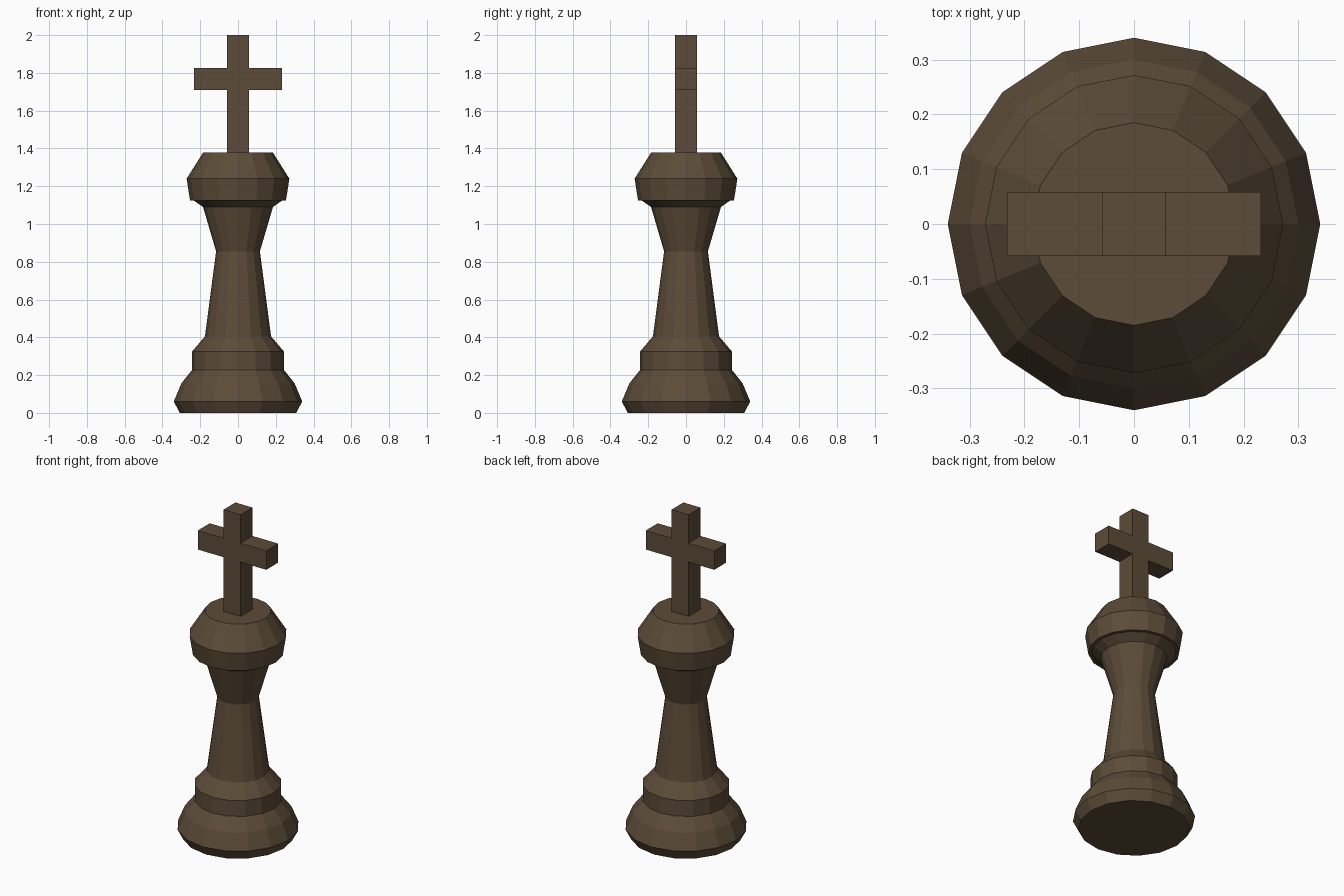
import bpy, bmesh, math

if "Cube" in bpy.data.objects:
    bpy.data.objects.remove(bpy.data.objects["Cube"])

wood = bpy.data.materials.new("dark_wood")
wood.diffuse_color = (0.107, 0.072, 0.040, 1)
wood.use_nodes = True
wood.node_tree.nodes["Principled BSDF"].inputs["Base Color"].default_value = wood.diffuse_color


def finish(name, bm):
    bmesh.ops.recalc_face_normals(bm, faces=bm.faces)
    mesh = bpy.data.meshes.new(name)
    bm.to_mesh(mesh)
    bm.free()
    mesh.materials.append(wood)
    obj = bpy.data.objects.new(name, mesh)
    bpy.context.collection.objects.link(obj)
    return obj


def turned(name, profile, sides=16):
    """Closed faceted solid turned from (radius, height) pairs."""
    bm = bmesh.new()
    rings = []
    for r, z in profile:
        angles = [2 * math.pi * i / sides for i in range(sides)]
        rings.append([bm.verts.new((r * math.cos(a), r * math.sin(a), z)) for a in angles])
    for low, high in zip(rings, rings[1:]):
        for i in range(sides):
            j = (i + 1) % sides
            bm.faces.new((low[i], low[j], high[j], high[i]))
    bm.faces.new(rings[0][::-1])
    bm.faces.new(rings[-1])
    return finish(name, bm)


# Turned body: foot, collar, waisted stem and flared head
turned("body", [
    (0.308, 0.0), (0.34, 0.06), (0.30, 0.156), (0.243, 0.228),
    (0.243, 0.325), (0.175, 0.405), (0.116, 0.855), (0.185, 1.09),
    (0.235, 1.125), (0.254, 1.125), (0.272, 1.24), (0.185, 1.378),
])

# Cross finial: an upright with two arms, extruded from one outline
W, ARM, BASE, LOW, HIGH, TOP = 0.058, 0.232, 1.378, 1.71, 1.826, 2.0
half = [(W, BASE), (W, LOW), (ARM, LOW), (ARM, HIGH), (W, HIGH), (W, TOP)]
outline = half + [(-x, z) for x, z in reversed(half)]
bm = bmesh.new()
front = bm.faces.new([bm.verts.new((x, -W, z)) for x, z in outline])
back = bmesh.ops.extrude_face_region(bm, geom=[front], use_keep_orig=True)
for v in back["geom"]:
    if isinstance(v, bmesh.types.BMVert):
        v.co.y = W
finish("cross", bm)
